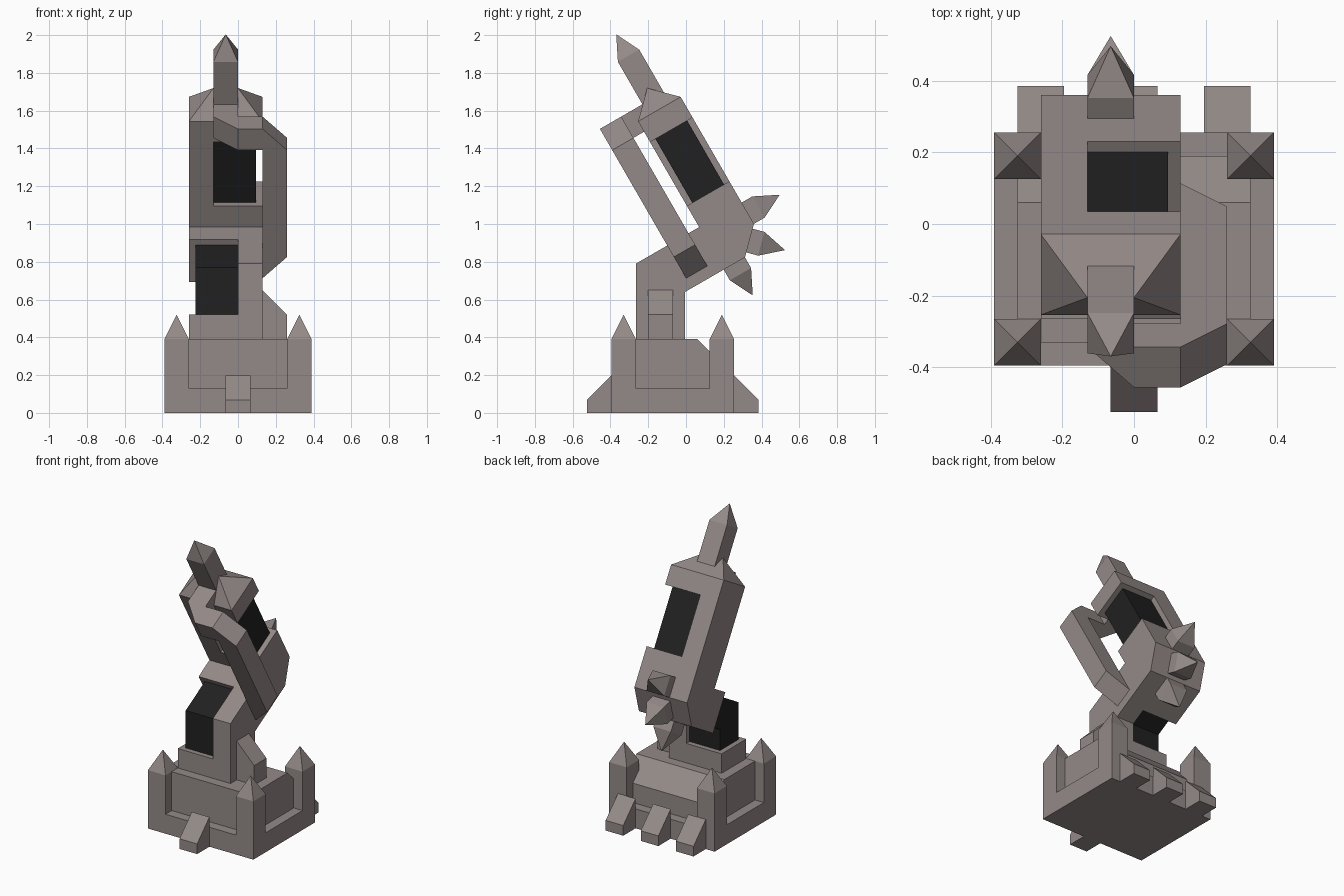
import bpy, bmesh, math
from mathutils import Vector, Matrix

if "Cube" in bpy.data.objects:
    bpy.data.objects.remove(bpy.data.objects["Cube"])

TILT = math.radians(30)
R = Matrix.Rotation(TILT, 3, 'X')


def material(name, col):
    m = bpy.data.materials.new(name)
    m.diffuse_color = (*col, 1)
    m.use_nodes = True
    m.node_tree.nodes["Principled BSDF"].inputs["Base Color"].default_value = m.diffuse_color
    return m


GREY = material("warm_grey", (0.295, 0.255, 0.245))
BLACK = material("charcoal_black", (0.015, 0.015, 0.015))


def finish(name, bm, mat, tilt=0.0, loc=(0, 0, 0)):
    bmesh.ops.recalc_face_normals(bm, faces=bm.faces)
    me = bpy.data.meshes.new(name)
    bm.to_mesh(me)
    bm.free()
    me.materials.append(mat)
    ob = bpy.data.objects.new(name, me)
    ob.rotation_euler.x = tilt
    ob.location = loc
    bpy.context.collection.objects.link(ob)
    return ob


def prism(name, pts, axis, lo, hi, mat=GREY, tilt=0.0):
    """Extrude a 2D profile along axis 0, 1 or 2; pts hold the other two coordinates."""
    def put(p, d):
        c = list(p)
        c.insert(axis, d)
        return c
    bm = bmesh.new()
    face = bm.faces.new([bm.verts.new(put(p, lo)) for p in pts])
    top = bmesh.ops.extrude_face_region(bm, geom=[face])["geom"]
    shift = Vector(put((0, 0), hi - lo))
    bmesh.ops.translate(bm, vec=shift, verts=[g for g in top if isinstance(g, bmesh.types.BMVert)])
    return finish(name, bm, mat, tilt)


def box(name, x, y, z, mat=GREY, tilt=0.0):
    return prism(name, [(x[0], y[0]), (x[1], y[0]), (x[1], y[1]), (x[0], y[1])], 2, *z, mat, tilt)


def spike(name, loc, shaft, tilt=0.0):
    """Square post, 0.13 wide, with a pyramid tip."""
    bm = bmesh.new()
    h = 0.065
    ring = [(-h, -h), (h, -h), (h, h), (-h, h)]
    a = [bm.verts.new((*p, 0)) for p in ring]
    b = [bm.verts.new((*p, shaft)) for p in ring]
    tip = bm.verts.new((0, 0, shaft + 0.13))
    bm.faces.new(a)
    for i in range(4):
        j = (i + 1) % 4
        bm.faces.new((a[i], a[j], b[j], b[i]))
        bm.faces.new((b[i], b[j], tip))
    return finish(name, bm, GREY, tilt, loc)


def world(u, v, x=0.0):
    """Tilted arm coordinates to world space."""
    return R @ Vector((x, u, v))


# Base: slab, recessed walls with sloped rear, corner towers, feet
box("base_slab", (-0.39, 0.39), (-0.395, 0.255), (0, 0.13))
prism("base_walls", [(-0.33, 0.13), (-0.33, 0.39), (0.06, 0.39), (0.19, 0.26), (0.19, 0.13)],
      0, -0.325, 0.325)
for sx in (-1, 1):
    for y in (-0.33, 0.19):
        spike("corner_tower", (sx * 0.325, y, 0.13), 0.26)
prism("front_foot", [(-0.395, 0), (-0.525, 0), (-0.525, 0.068), (-0.395, 0.198)], 0, -0.065, 0.065)
for x in (-0.26, 0, 0.26):
    prism("back_foot", [(0.255, 0), (0.385, 0), (0.385, 0.068), (0.255, 0.198)],
          0, x - 0.065, x + 0.065)

# Pedestal and side buttress
box("pedestal", (-0.26, 0.13), (-0.265, -0.005), (0.39, 0.52))
prism("side_buttress", [(0.13, 0.39), (0.26, 0.39), (0.26, 0.52), (0.13, 0.65)], 1, -0.2, -0.07)


# Bent neck: grey half and a slimmer black half
def neck(name, x, inset, mat):
    y0, y1, v0, v1 = -0.265 + inset, -0.005 - inset, 0.557 + inset, 0.817 - inset
    s, c = math.sin(TILT), math.cos(TILT)
    pts = [(y0, 0.52), (y0, (v1 + s * y0) / c), world(0.42, v1)[1:],
           world(0.42, v0)[1:], (y1, (v0 + s * y1) / c), (y1, 0.52)]
    prism(name, [tuple(p) for p in pts], 0, *x, mat)


neck("neck_shell", (0, 0.13), 0, GREY)
neck("neck_core", (-0.225, 0), 0.034, BLACK)

# Tilted body with a window cut from its right half
body = prism("body", [(0.42, 0.557), (0.682, 0.557), (0.812, 0.687), (0.812, 1.463),
                      (0.552, 1.463), (0.552, 0.817), (0.42, 0.817)], 0, -0.26, 0.13, GREY, TILT)
cutter = box("window_cutter", (-0.13, 0.3), (0.45, 0.9), (0.947, 1.337), GREY, TILT)
cutter.hide_render = True
cutter.hide_set(True)
cut = body.modifiers.new("window", 'BOOLEAN')
cut.operation = 'DIFFERENCE'
cut.solver = 'EXACT'
cut.object = cutter
box("window_core", (-0.13, 0.095), (0.585, 0.779), (0.947, 1.337), BLACK, TILT)

# Hipped roof on the body
bm = bmesh.new()
for p in [(-0.26, 0.552, 1.463), (0.13, 0.552, 1.463), (0.13, 0.812, 1.463), (-0.26, 0.812, 1.463),
          (-0.13, 0.682, 1.592), (0, 0.682, 1.592)]:
    bm.verts.new(p)
bmesh.ops.convex_hull(bm, input=bm.verts)
bmesh.ops.dissolve_limit(bm, angle_limit=0.01, verts=bm.verts, edges=bm.edges)
finish("body_roof", bm, GREY, TILT)

# Spikes: long one on the roof, three short ones around the lower back
spike("top_spike", world(0.682, 1.47, -0.065), 0.32, TILT)
for u, v, deg in ((0.812, 0.752, -60), (0.747, 0.622, -105), (0.617, 0.557, -150)):
    spike("back_spike", world(u, v, -0.065), 0.065, math.radians(deg))

# Side strut with its link to the roof
prism("side_strut", [(0.13, 0.617), (0.26, 0.747), (0.26, 1.4), (0.13, 1.53), (0, 1.53),
                     (0, 1.4), (0.13, 1.4)], 1, 0.357, 0.487, GREY, TILT)
prism("strut_link", [(0, 0.357), (0, 0.617), (-0.13, 0.617), (-0.13, 0.487)],
      2, 1.4, 1.53, GREY, TILT)
